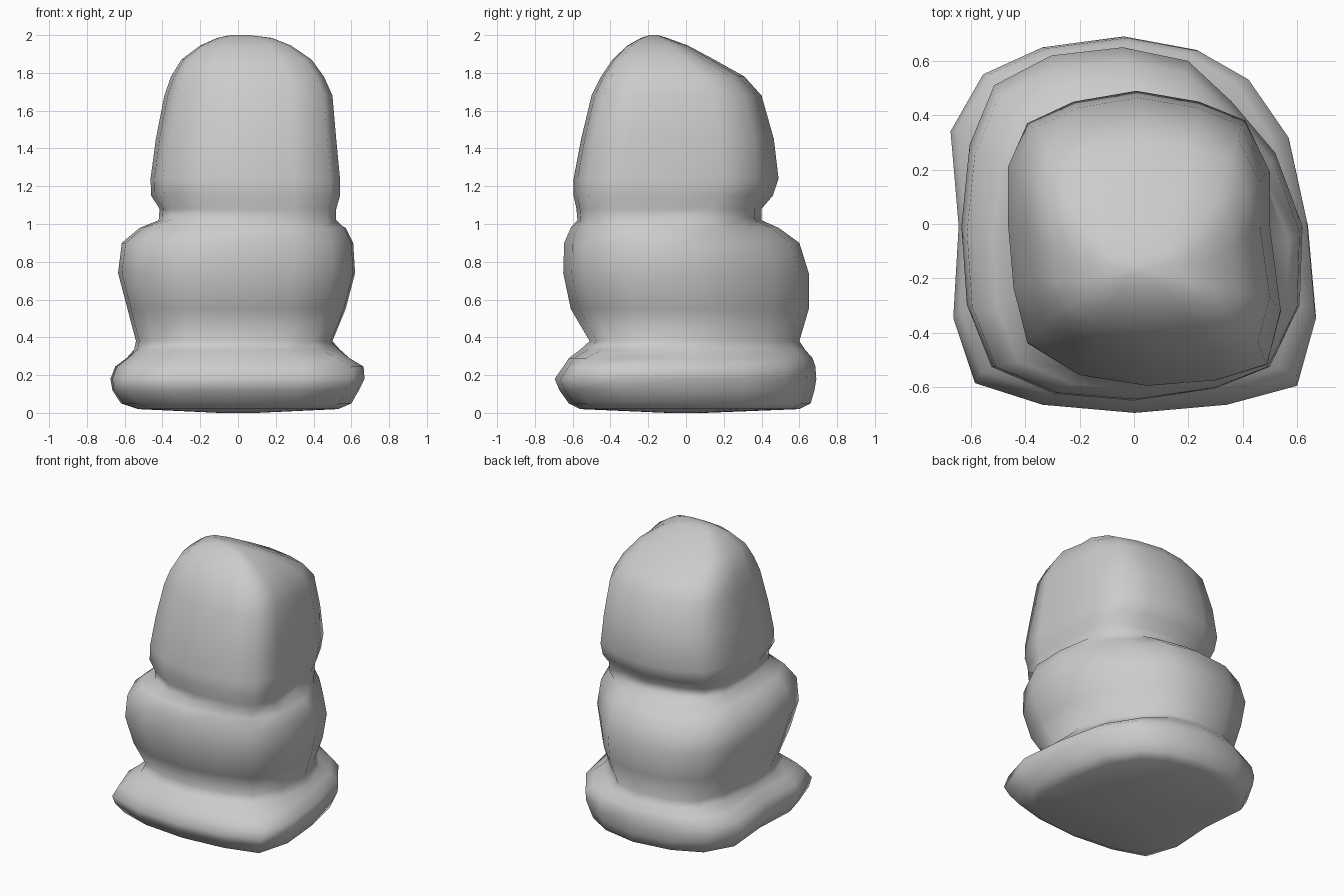
import bpy, bmesh

# 16-sided plan outlines, counter-clockwise from the right side
base_plan = [(.64, 0), (.57, .32), (.42, .54), (.23, .65), (-.04, .70), (-.34, .66), (-.56, .56), (-.68, .35),
             (-.65, 0), (-.67, -.34), (-.59, -.58), (-.34, -.66), (0, -.69), (.34, -.66), (.60, -.59), (.67, -.34)]
middle_plan = [(.62, 0), (.52, .27), (.36, .46), (.20, .61), (-.04, .66), (-.30, .63), (-.51, .52), (-.60, .30),
               (-.63, 0), (-.61, -.29), (-.52, -.52), (-.29, -.62), (0, -.645), (.30, -.60), (.50, -.52), (.61, -.29)]
upper_plan = [(.50, 0), (.50, .20), (.41, .39), (.24, .46), (.01, .50), (-.22, .46), (-.39, .38), (-.46, .22),
              (-.46, 0), (-.44, -.23), (-.39, -.43), (-.20, -.55), (.05, -.59), (.30, -.57), (.49, -.51), (.54, -.31)]

# Ring profiles: z, left x, right x, front y, back y
base_rings = [(.0, -.1, .1, -.1, .1), (.02, -.53, .53, -.56, .60), (.05, -.62, .60, -.62, .66),
              (.12, -.665, .64, -.67, .68), (.18, -.675, .67, -.695, .69), (.245, -.65, .665, -.65, .685),
              (.29, -.59, .59, -.62, .67)]
middle_rings = [(.335, -.55, .54, -.56, .63), (.38, -.54, .50, -.51, .60), (.55, -.585, .57, -.61, .65),
                (.74, -.635, .62, -.65, .65), (.90, -.615, .61, -.645, .60), (.98, -.52, .57, -.61, .49)]
upper_rings = [(1.02, -.42, .52, -.575, .40), (1.08, -.415, .52, -.58, .40), (1.15, -.46, .54, -.595, .46),
               (1.24, -.463, .54, -.595, .49), (1.45, -.435, .52, -.555, .465), (1.68, -.39, .50, -.50, .40),
               (1.78, -.355, .455, -.45, .31), (1.87, -.30, .39, -.39, .15), (1.945, -.20, .28, -.31, .01),
               (1.985, -.11, .18, -.24, -.10), (2.0, -.04, .06, -.19, -.15)]


def fit(plan, ring):
    """Stretch a plan outline to the extents of one ring."""
    z, l, r, f, b = ring
    xs, ys = zip(*plan)
    sx, sy = (r - l) / (max(xs) - min(xs)), (b - f) / (max(ys) - min(ys))
    return [(l + (x - min(xs)) * sx, f + (y - min(ys)) * sy, z) for x, y in plan]


# Continuous skin: base roll, middle roll and domed upper block
bm = bmesh.new()
loops = []
for plan, rings in ((base_plan, base_rings), (middle_plan, middle_rings), (upper_plan, upper_rings)):
    for ring in rings:
        loops.append([bm.verts.new(p) for p in fit(plan, ring)])
for a, b in zip(loops, loops[1:]):
    for i in range(16):
        j = (i + 1) % 16
        bm.faces.new((a[i], a[j], b[j], b[i]))
bm.faces.new(loops[0][::-1])
bm.faces.new(loops[-1])
for face in bm.faces:
    face.smooth = True
mesh = bpy.data.meshes.new("stacked_body")
bm.to_mesh(mesh)
bm.free()
bpy.context.collection.objects.link(bpy.data.objects.new("stacked_body", mesh))
